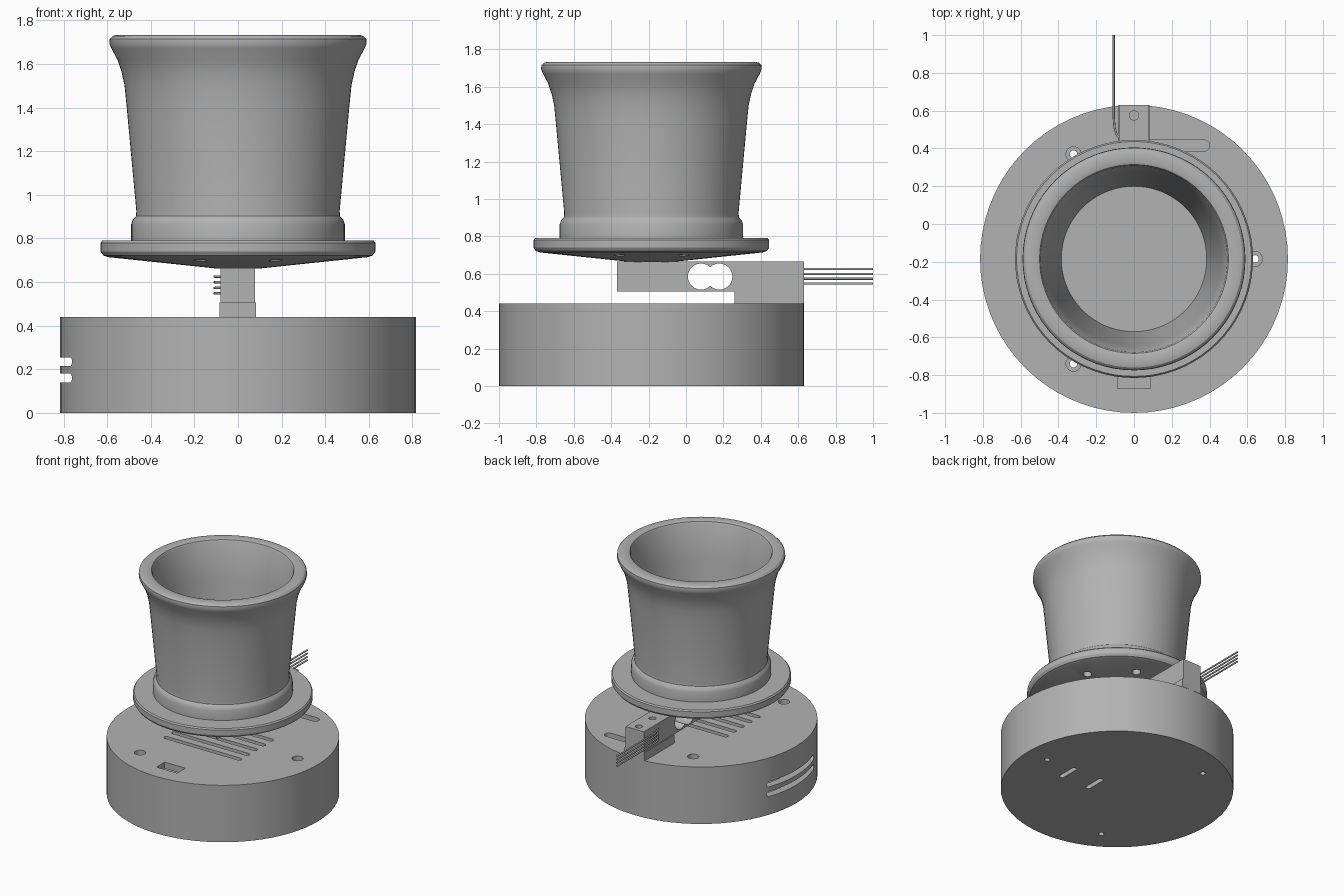
import bpy, bmesh, math
from mathutils import Matrix, Vector

if "Cube" in bpy.data.objects:
    bpy.data.objects.remove(bpy.data.objects["Cube"], do_unlink=True)

AXIS_Y = -0.185   # centre line of the round parts

grey = bpy.data.materials.new("plain_grey")
grey.use_nodes = True
grey.diffuse_color = (0.45, 0.45, 0.45, 1)
grey.node_tree.nodes["Principled BSDF"].inputs["Base Color"].default_value = (0.45, 0.45, 0.45, 1)


def finish(bm, name):
    bmesh.ops.recalc_face_normals(bm, faces=bm.faces)
    me = bpy.data.meshes.new(name)
    bm.to_mesh(me)
    bm.free()
    me.materials.append(grey)
    ob = bpy.data.objects.new(name, me)
    bpy.context.collection.objects.link(ob)
    return ob


def lathe(name, profile, x=0.0, y=AXIS_Y, steps=72, closed=False):
    """Spin (radius, z) points round a vertical line."""
    bm = bmesh.new()
    vs = [bm.verts.new((r, 0, z)) for r, z in profile]
    es = [bm.edges.new(p) for p in zip(vs, vs[1:])]
    if closed:
        es.append(bm.edges.new((vs[-1], vs[0])))
    bmesh.ops.spin(bm, geom=vs + es, cent=(0, 0, 0), axis=(0, 0, 1),
                   angle=math.tau, steps=steps, use_duplicate=False)
    bmesh.ops.remove_doubles(bm, verts=bm.verts, dist=1e-4)
    bmesh.ops.translate(bm, verts=bm.verts, vec=(x, y, 0))
    return finish(bm, name)


def box(name, lo, hi):
    bm = bmesh.new()
    bmesh.ops.create_cube(bm, size=1)
    lo, hi = Vector(lo), Vector(hi)
    bmesh.ops.scale(bm, verts=bm.verts, vec=hi - lo)
    bmesh.ops.translate(bm, verts=bm.verts, vec=(lo + hi) / 2)
    return finish(bm, name)


def slot(centre, length, width, depth, turn=Matrix()):
    """Round-ended cutter, long in x and deep in z before turning."""
    bm = bmesh.new()
    r, h = width / 2, (length - width) / 2
    pts = []
    for side in (1, -1):
        for i in range(13):
            a = math.pi * (i / 12 - 0.5)
            pts.append((side * (h + r * math.cos(a)), side * r * math.sin(a), -depth / 2))
    face = bm.faces.new([bm.verts.new(p) for p in pts])
    bmesh.ops.remove_doubles(bm, verts=bm.verts, dist=1e-5)
    up = bmesh.ops.extrude_face_region(bm, geom=list(bm.faces))
    bmesh.ops.translate(bm, vec=(0, 0, depth),
                        verts=[g for g in up["geom"] if isinstance(g, bmesh.types.BMVert)])
    bmesh.ops.transform(bm, matrix=Matrix.Translation(centre) @ turn, verts=bm.verts)
    return finish(bm, "cutter")


def drill(x, y, z0, z1, r):
    return lathe("cutter", [(0, z0), (r, z0), (r, z1), (0, z1)], x, y, 24)


def cut(ob, cutters):
    for c in cutters:
        mod = ob.modifiers.new("cut", 'BOOLEAN')
        mod.operation, mod.solver, mod.object = 'DIFFERENCE', 'EXACT', c
        bpy.context.view_layer.objects.active = ob
        bpy.ops.object.modifier_apply(modifier=mod.name)
        bpy.data.objects.remove(c, do_unlink=True)


def ring(radius, count, offset=0.0):
    for i in range(count):
        a = offset + math.tau * i / count
        yield radius * math.cos(a), AXIS_Y + radius * math.sin(a)


# Round hollow housing
BASE_H, WALL = 0.44, 0.05
base = lathe("base_housing", [(0, 0), (0.815, 0), (0.815, BASE_H), (0, BASE_H)])
cut(base, [lathe("cutter", [(0, WALL), (0.755, WALL), (0.755, BASE_H - WALL), (0, BASE_H - WALL)])])

# Screw holes with their inner posts
for x, y in ring(0.64, 3):
    cut(base, [drill(x, y, 0.2, 0.5, 0.04), drill(x, y, -0.1, 0.2, 0.02)])
    lathe("screw_post", [(0.04, WALL), (0.065, WALL), (0.065, BASE_H - WALL), (0.04, BASE_H - WALL)],
          x, y, 24, closed=True)

# Top vents, cable slot and display window
cut(base, [slot((0.0, AXIS_Y - 0.245 + 0.097 * i, BASE_H), 0.66, 0.036, 0.2) for i in range(5)])
cut(base, [slot((0.22, 0.415, BASE_H), 0.36, 0.06, 0.2),
           box("cutter", (-0.088, -0.87, 0.3), (0.088, -0.77, 0.5))])

# Floor slots and side slots
quarter = Matrix.Rotation(math.pi / 2, 4, 'Z')
sideways = quarter @ Matrix.Rotation(math.pi / 2, 4, 'X')
cut(base, [slot((x, -0.23, 0), 0.17, 0.035, 0.2, quarter) for x in (0.17, 0.41)])
cut(base, [slot((-0.8, AXIS_Y, z), 0.58, 0.04, 0.24, sideways) for z in (0.16, 0.235)])

# Beam with its twin side bores and mounting holes
foot = box("beam_foot", (-0.085, 0.26, BASE_H), (0.083, 0.63, 0.505))
beam = box("load_beam", (-0.08, -0.37, 0.505), (0.077, 0.63, 0.665))
bores = [slot((0, y, 0.585), 0.1402, 0.14, 0.4, sideways) for y in (0.08, 0.178)]
cut(beam, bores + [drill(0, y, 0.55, 0.75, 0.025) for y in (0.41, 0.575)])

# Platform with a shallow conical underside
plate = lathe("platform", [(0, 0.662), (0.1, 0.662), (0.595, 0.714), (0.618, 0.722), (0.63, 0.74),
                           (0.63, 0.78), (0.622, 0.79), (0, 0.79)])
cut(plate, [drill(x, y, 0.6, 0.76, 0.03) for x, y in ring(0.45, 8, math.pi / 8)])

# Flared cup
lathe("cup", [(0, 0.79), (0.49, 0.79), (0.49, 0.865), (0.483, 0.885), (0.468, 0.902), (0.466, 0.925),
              (0.512, 1.42), (0.52, 1.5), (0.533, 1.56), (0.553, 1.62), (0.58, 1.67), (0.59, 1.695),
              (0.588, 1.715), (0.575, 1.728), (0.56, 1.732), (0.515, 1.732), (0.5, 1.727),
              (0.493, 1.715), (0.46, 1.45), (0.385, 0.83), (0, 0.83)])

# Four signal wires
for z in (0.548, 0.573, 0.599, 0.625):
    curve = bpy.data.curves.new("wire", 'CURVE')
    curve.dimensions = '3D'
    curve.bevel_depth, curve.bevel_resolution = 0.006, 2
    curve.use_fill_caps = True
    path = curve.splines.new('POLY')
    pts = [(-0.07, 0.45), (-0.09, 0.47), (-0.103, 0.51), (-0.107, 0.56), (-0.107, 1.0)]
    path.points.add(len(pts) - 1)
    for p, (x, y) in zip(path.points, pts):
        p.co = (x, y, z, 1)
    curve.materials.append(grey)
    bpy.context.collection.objects.link(bpy.data.objects.new("signal_wire", curve))

# Smooth round faces, keep hard edges
for ob in bpy.context.scene.objects:
    ob.select_set(ob.type == 'MESH')
bpy.context.view_layer.objects.active = base
bpy.ops.object.shade_smooth_by_angle(angle=math.radians(30))
